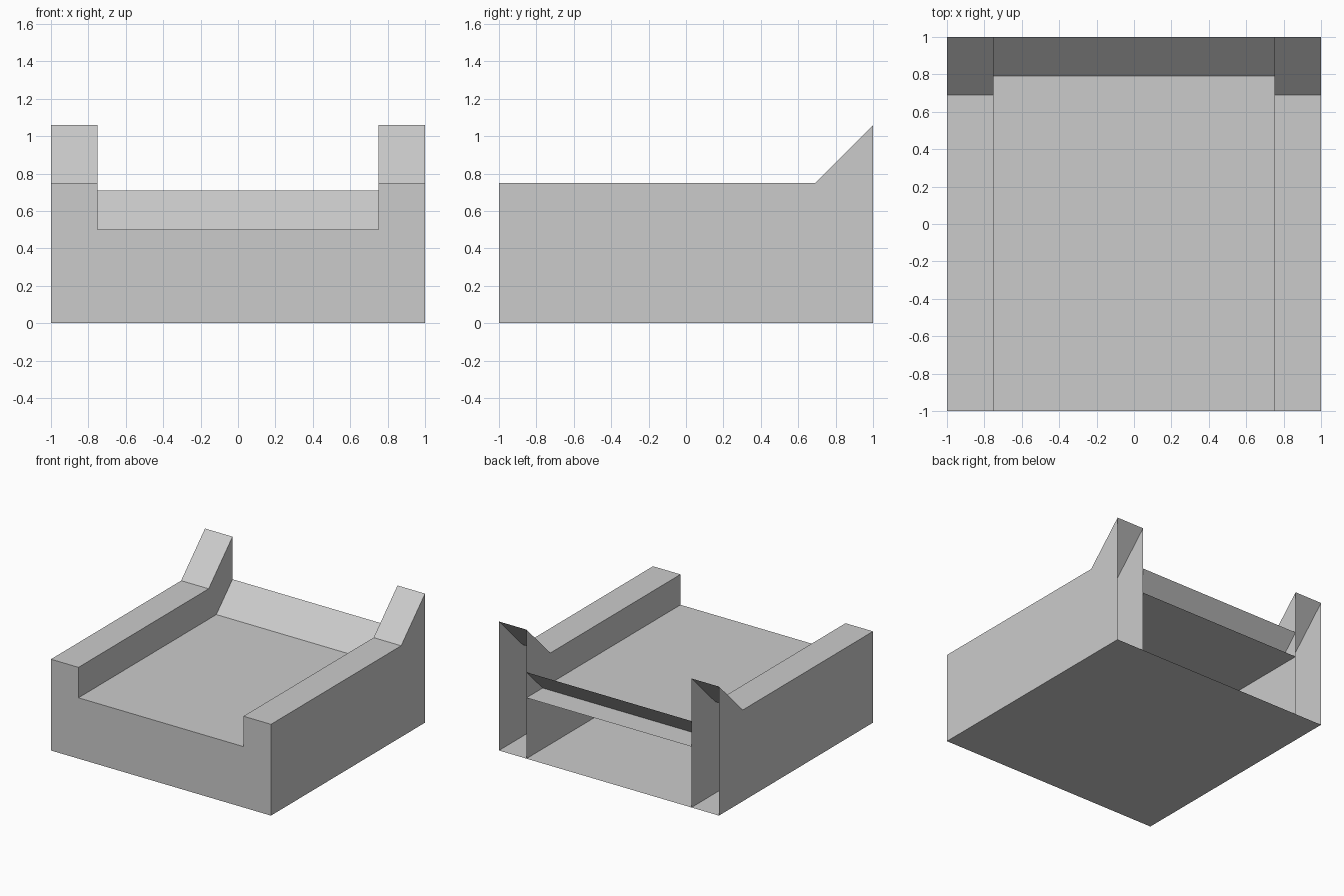
import bpy
import bmesh

cube = bpy.data.objects.get("Cube")
if cube:
    bpy.data.objects.remove(cube, do_unlink=True)

# Single flat colour
GREY = (0.6, 0.6, 0.6, 1.0)
grey = bpy.data.materials.new("plain_grey")
grey.use_nodes = True
grey.diffuse_color = GREY
grey.node_tree.nodes["Principled BSDF"].inputs["Base Color"].default_value = GREY

OUTER, INNER = 1.0, 0.75      # side wall limits in x
FRONT, BACK = -1.0, 1.0
WALL_TOP, BED = 0.75, 0.5
WALL_KICK, BED_KICK = 0.31, 0.21   # rise (and run) of the 45 degree ramps


def sweep(name, profile, x0, x1, capped=False):
    """Sweep an open (y, z) profile across x, optionally closing both ends."""
    bm = bmesh.new()
    a = [bm.verts.new((x0, y, z)) for y, z in profile]
    b = [bm.verts.new((x1, y, z)) for y, z in profile]
    for i in range(len(profile) - 1):
        bm.faces.new((a[i], b[i], b[i + 1], a[i + 1]))
    if capped:
        bm.faces.new(a)
        bm.faces.new(b[::-1])
    mesh = bpy.data.meshes.new(name)
    bm.to_mesh(mesh)
    bm.free()
    mesh.materials.append(grey)
    obj = bpy.data.objects.new(name, mesh)
    bpy.context.collection.objects.link(obj)
    return obj


# Hollow side walls, open at the back, with a raised rear ramp
wall = [(BACK, 0), (FRONT, 0), (FRONT, WALL_TOP),
        (BACK - WALL_KICK, WALL_TOP), (BACK, WALL_TOP + WALL_KICK)]
sweep("right_wall", wall, -OUTER, -INNER, capped=True)
sweep("left_wall", wall, INNER, OUTER, capped=True)

# Hollow bed between the walls: floor, front and top, open at the back
sweep("bed", [(BACK, 0), (FRONT, 0), (FRONT, BED), (BACK, BED)], -INNER, INNER)

# Thin sloped sheet at the rear of the bed
sweep("bed_ramp", [(BACK - BED_KICK, BED), (BACK, BED + BED_KICK)], -INNER, INNER)
